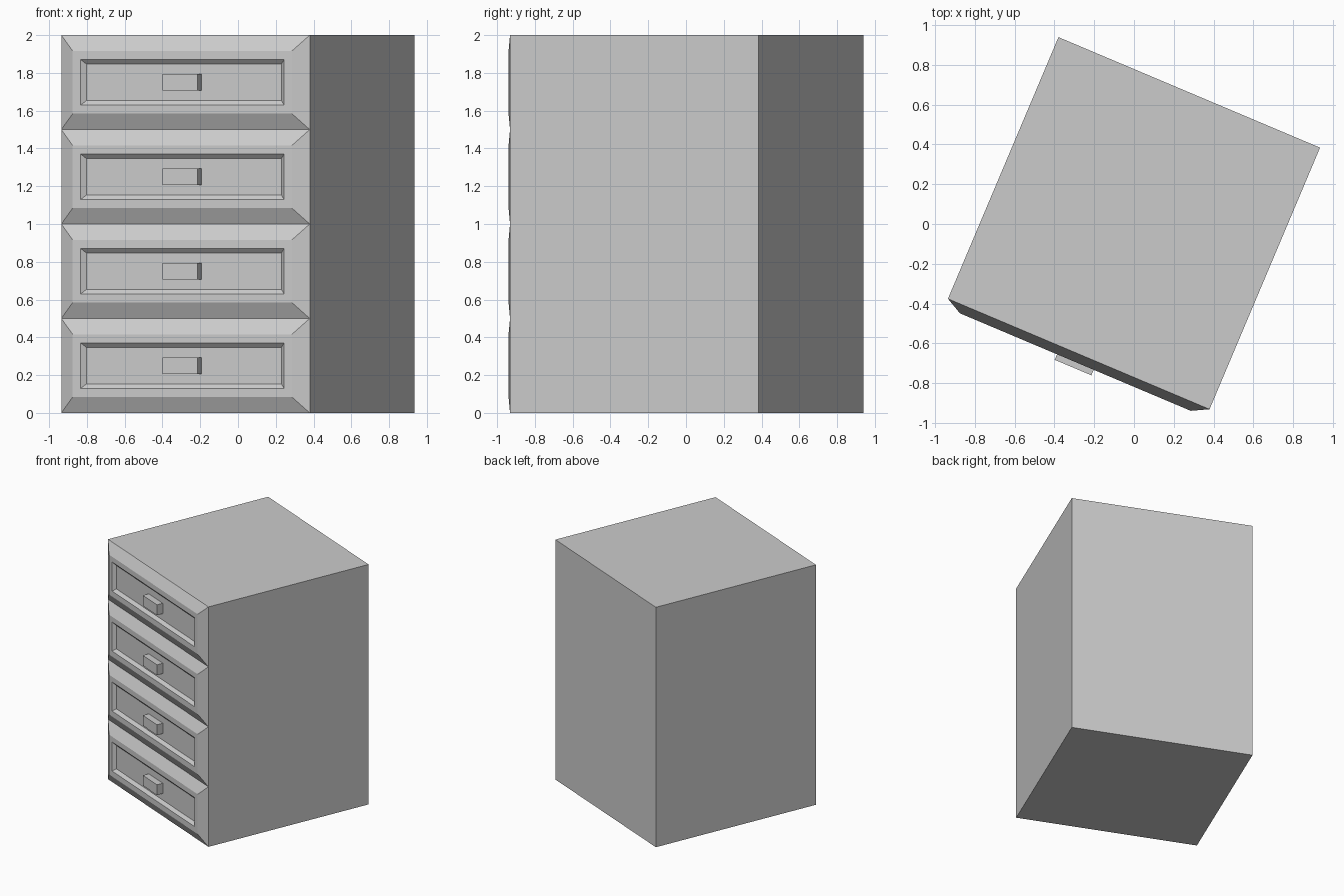
import bpy, bmesh
from math import radians
from mathutils import Matrix

if "Cube" in bpy.data.objects:
    bpy.data.objects.remove(bpy.data.objects["Cube"])

HALF = 0.714          # half the side of the square cabinet
DRAWER_H = 0.5
PLACE = Matrix.Translation((0, 0.004, 0)) @ Matrix.Rotation(radians(-22.9), 4, 'Z')


def finish(name, bm):
    mesh = bpy.data.meshes.new(name)
    bm.to_mesh(mesh)
    bm.free()
    obj = bpy.data.objects.new(name, mesh)
    obj.matrix_world = PLACE
    bpy.context.collection.objects.link(obj)
    return obj


def box_bm(x, y0, y1, z0, z1):
    bm = bmesh.new()
    m = Matrix.Translation((0, (y0 + y1) / 2, (z0 + z1) / 2)) @ Matrix.Diagonal((2 * x, y1 - y0, z1 - z0, 1))
    bmesh.ops.create_cube(bm, size=1, matrix=m)
    return bm


# Cabinet shell, front left open because the drawers close it
bm = box_bm(HALF, -HALF, HALF, 0, 4 * DRAWER_H)
bm.normal_update()
front = [f for f in bm.faces if f.normal.y < -0.9]
bmesh.ops.delete(bm, geom=front, context='FACES_ONLY')
finish("cabinet_body", bm)

# Drawer front steps: (inset from the edge, distance out from the cabinet)
STEPS = [(0, 0), (0.084, 0.044), (0.129, 0.044), (0.153, 0.022)]

for n in range(4):
    mid = (n + 0.5) * DRAWER_H

    # Bevelled drawer front with a recessed panel
    bm = bmesh.new()
    prev = None
    for inset, out in STEPS:
        x, z = HALF - inset, DRAWER_H / 2 - inset
        ring = [bm.verts.new((sx * x, -HALF - out, mid + sz * z))
                for sx, sz in ((-1, -1), (1, -1), (1, 1), (-1, 1))]
        if prev:
            for i in range(4):
                j = (i + 1) % 4
                bm.faces.new((prev[i], prev[j], ring[j], ring[i]))
        prev = ring
    bm.faces.new(prev)
    finish(f"drawer_front_{n + 1}", bm)

    # Block handle
    finish(f"drawer_handle_{n + 1}",
           box_bm(0.1, -HALF - 0.074, -HALF - 0.022, mid - 0.043, mid + 0.043))
